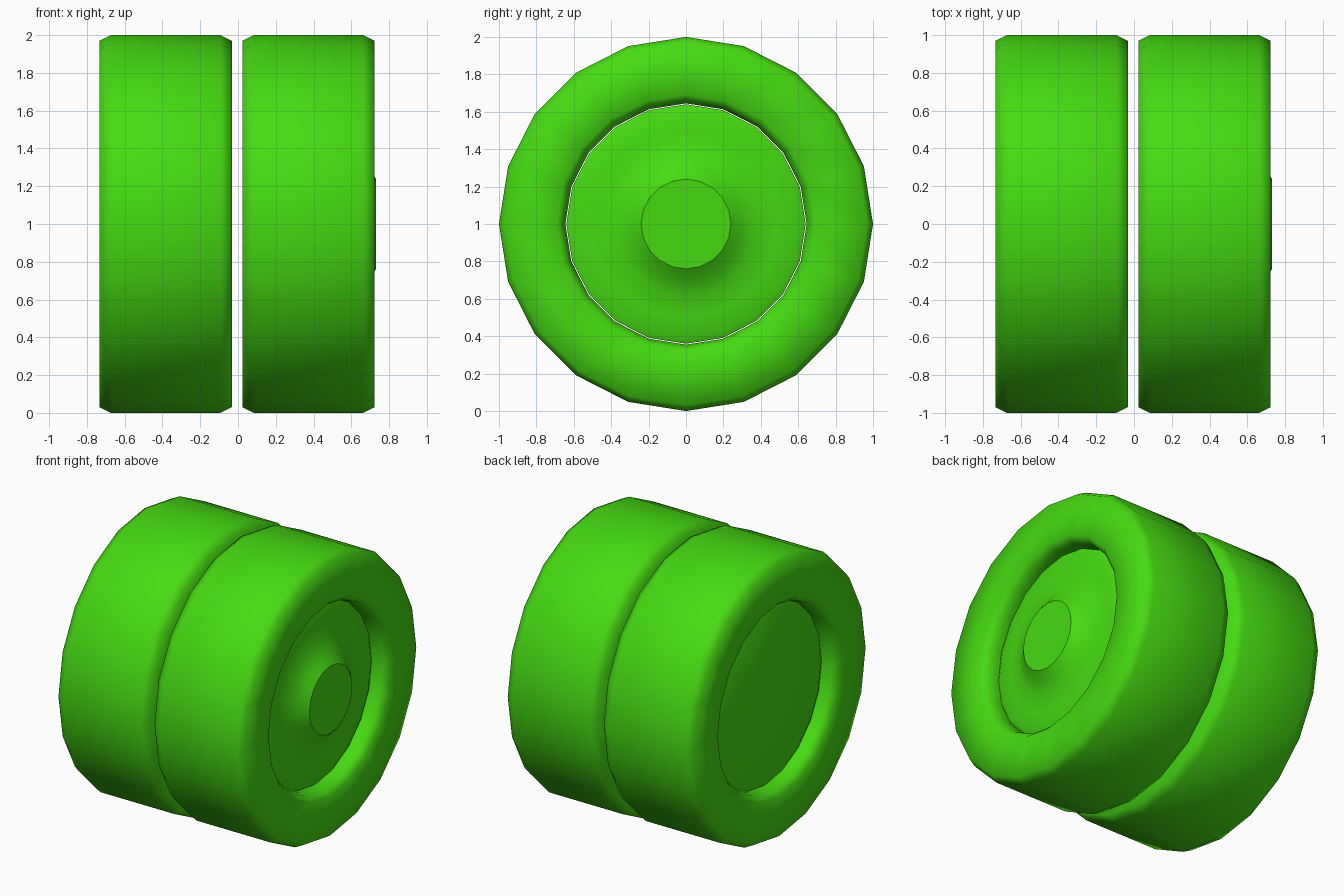
import bpy
import bmesh
from math import sin, cos, pi

SIDES = 20
WIDTH = 0.70

cube = bpy.data.objects.get("Cube")
if cube:
    bpy.data.objects.remove(cube, do_unlink=True)

green = bpy.data.materials.new("bright green")
green.use_nodes = True
colour = (0.06, 0.70, 0.006, 1)
green.diffuse_color = colour
green.node_tree.nodes["Principled BSDF"].inputs["Base Color"].default_value = colour


def revolve(name, profile, closed=False, angle=pi):
    """Spin (x, radius) points about the wheel axle at z = 1."""
    bm = bmesh.new()
    rings = []
    for x, r in profile:
        if r == 0:
            rings.append([bm.verts.new((x, 0, 1))] * SIDES)
        else:
            turns = [2 * pi * i / SIDES for i in range(SIDES)]
            rings.append([bm.verts.new((x, r * sin(a), 1 + r * cos(a))) for a in turns])
    pairs = list(zip(rings, rings[1:]))
    if closed:
        pairs.append((rings[-1], rings[0]))
    for a, b in pairs:
        for i in range(SIDES):
            j = (i + 1) % SIDES
            corners = [a[i], a[j], b[j], b[i]]
            bm.faces.new(list(dict.fromkeys(corners)))
    bmesh.ops.recalc_face_normals(bm, faces=bm.faces)
    mesh = bpy.data.meshes.new(name)
    bm.to_mesh(mesh)
    bm.free()
    mesh.materials.append(green)
    obj = bpy.data.objects.new(name, mesh)
    bpy.context.collection.objects.link(obj)
    bpy.ops.object.select_all(action="DESELECT")
    obj.select_set(True)
    bpy.context.view_layer.objects.active = obj
    bpy.ops.object.shade_smooth_by_angle(angle=angle)
    return obj


# Half sections as (depth from the wheel face, radius)
tyre_half = [(0.13, 0.645), (0.09, 0.645), (0.04, 0.655), (0, 0.69),
             (0, 0.97), (0.06, 1.0)]
flat_disc = [(0.10, 0), (0.10, 0.61), (0.115, 0.64)]
domed_disc = [(-0.007, 0), (-0.007, 0.24), (0.04, 0.30), (0.08, 0.38),
              (0.10, 0.50), (0.105, 0.61), (0.12, 0.64)]


def wheel(side, inner_x, outer_disc):
    outer_x = inner_x + WIDTH

    def outer(points):
        return [(outer_x - d, r) for d, r in points]

    def inner(points):
        return [(inner_x + d, r) for d, r in reversed(points)]

    revolve(side + "_tyre", outer(tyre_half) + inner(tyre_half), closed=True)
    revolve(side + "_hub", outer(outer_disc) + inner(flat_disc), angle=0.65)


# Two separate wheels; only the left one carries the raised hub
wheel("left", 0.023, domed_disc)
wheel("right", -0.733, flat_disc)
